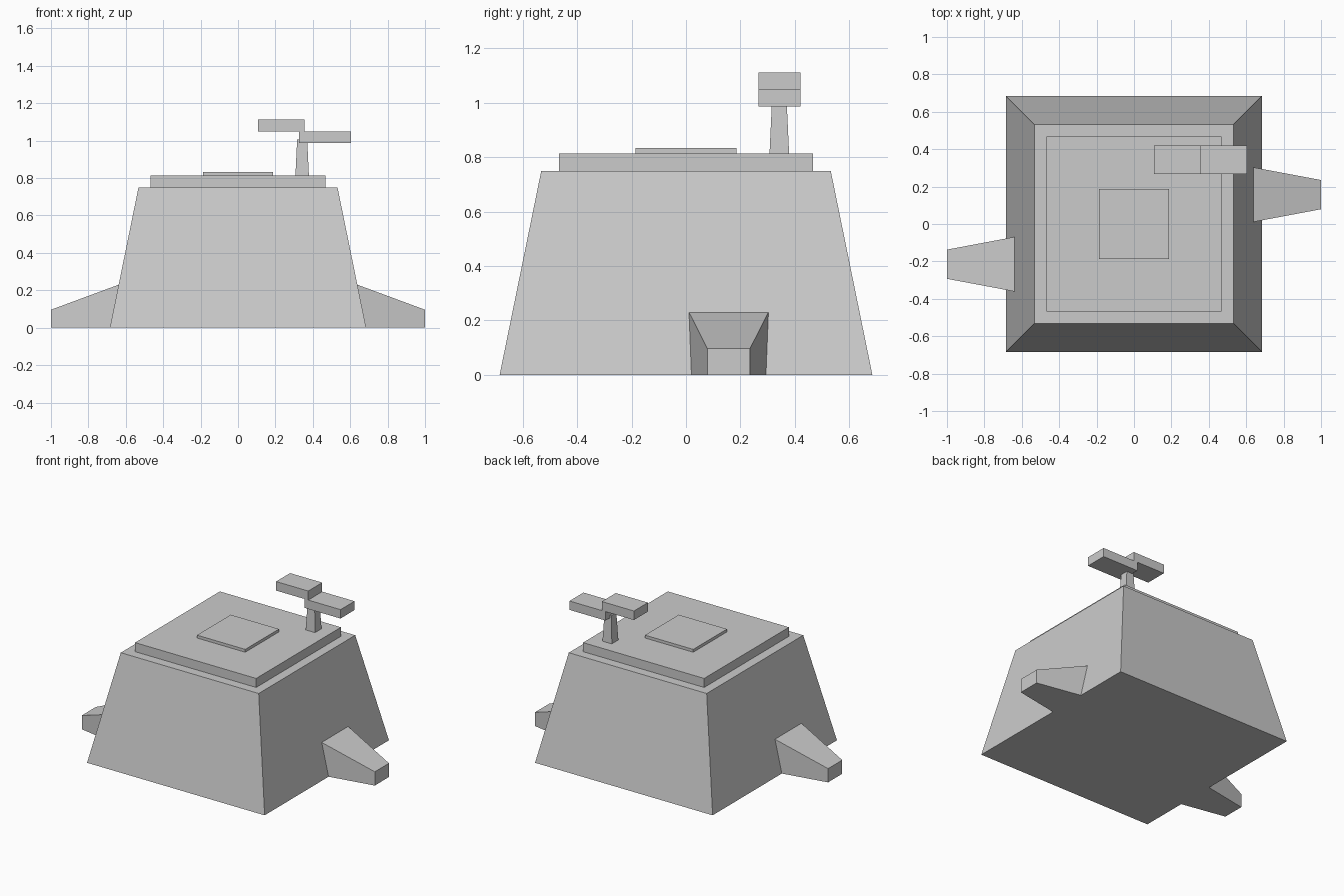
import bpy, bmesh

if "Cube" in bpy.data.objects:
    bpy.data.objects.remove(bpy.data.objects["Cube"])

grey = bpy.data.materials.new("plain grey")
grey.diffuse_color = (0.6, 0.6, 0.6, 1)
grey.use_nodes = True
grey.node_tree.nodes["Principled BSDF"].inputs["Base Color"].default_value = grey.diffuse_color


def loft(name, bottom, top):
    """Solid between two four-point loops."""
    bm = bmesh.new()
    lo = [bm.verts.new(p) for p in bottom]
    hi = [bm.verts.new(p) for p in top]
    bm.faces.new(lo[::-1])
    bm.faces.new(hi)
    for i in range(4):
        j = (i + 1) % 4
        bm.faces.new((lo[i], lo[j], hi[j], hi[i]))
    bmesh.ops.recalc_face_normals(bm, faces=bm.faces)
    mesh = bpy.data.meshes.new(name)
    bm.to_mesh(mesh)
    bm.free()
    mesh.materials.append(grey)
    obj = bpy.data.objects.new(name, mesh)
    bpy.context.collection.objects.link(obj)
    return obj


def rect(x0, x1, y0, y1, z):
    return [(x0, y0, z), (x1, y0, z), (x1, y1, z), (x0, y1, z)]


def square(half, z, cx=0, cy=0):
    return rect(cx - half, cx + half, cy - half, cy + half, z)


# Tapered body and the two stacked roof plates
loft("body", square(0.685, 0), square(0.532, 0.75))
loft("roof_plate", square(0.467, 0.75), square(0.467, 0.813))
loft("roof_hatch", square(0.186, 0.813), square(0.186, 0.833))

# Tapered post carrying two offset slabs
loft("post", square(0.036, 0.813, 0.343, 0.343), square(0.027, 1.005, 0.343, 0.343))
loft("lower_slab", rect(0.326, 0.604, 0.267, 0.421, 0.987), rect(0.326, 0.604, 0.267, 0.421, 1.049))
loft("upper_slab", rect(0.107, 0.355, 0.267, 0.421, 1.049), rect(0.107, 0.355, 0.267, 0.421, 1.112))

# Wedge feet on both sides, inner end lying on the body's slope
for name, side, cy in (("right_foot", 1, 0.157), ("left_foot", -1, -0.215)):
    def ring(x_low, x_high, w_low, w_high, z):
        return [(side * x_low, cy - w_low, 0), (side * x_low, cy + w_low, 0),
                (side * x_high, cy + w_high, z), (side * x_high, cy - w_high, z)]
    loft(name, ring(0.685, 0.638, 0.137, 0.146, 0.23), ring(1.0, 1.0, 0.078, 0.078, 0.096))
